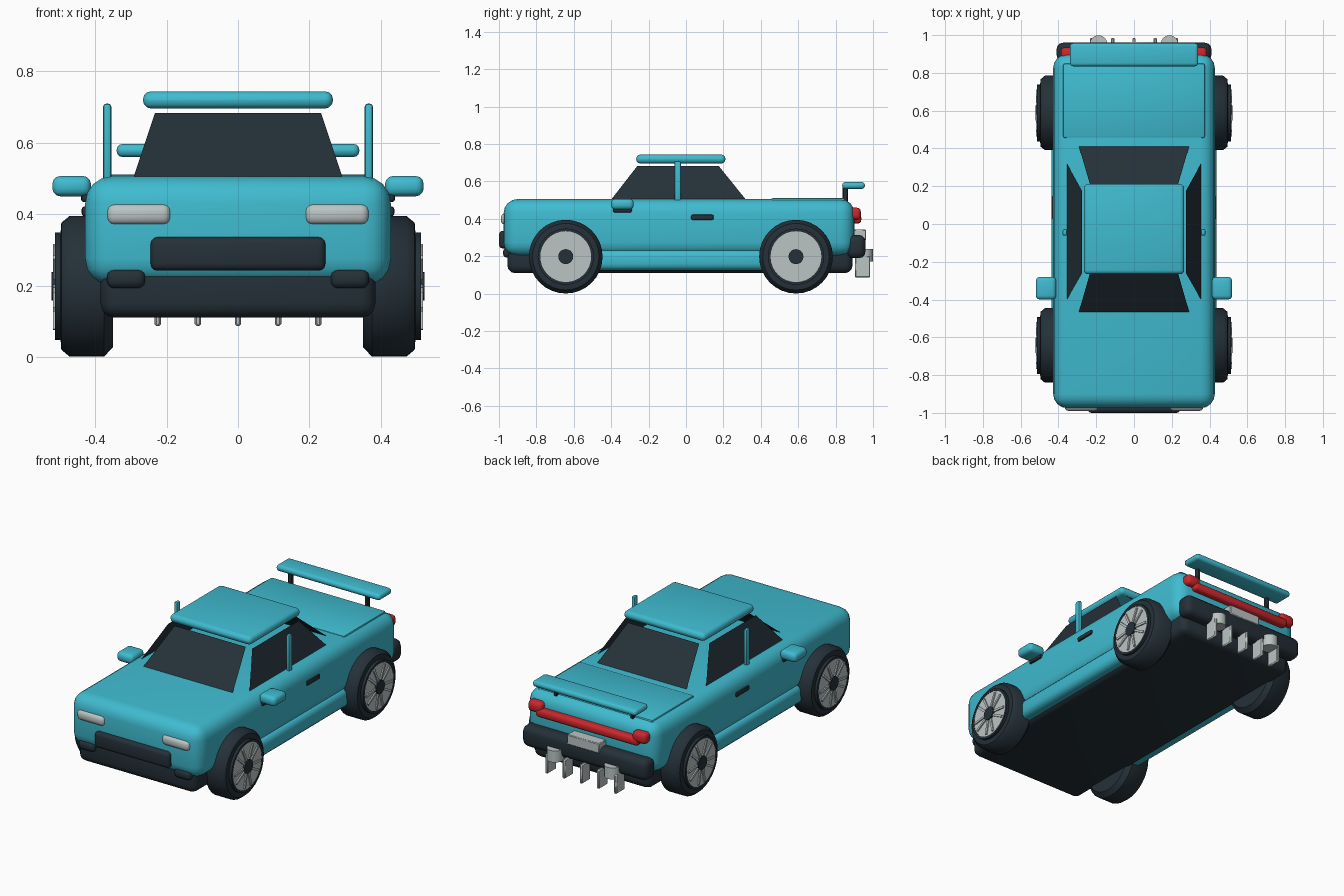
import bpy, bmesh, math
from mathutils import Matrix, Vector

if "Cube" in bpy.data.objects:
    bpy.data.objects.remove(bpy.data.objects["Cube"])


def material(name, rgb):
    m = bpy.data.materials.new(name)
    m.use_nodes = True
    m.diffuse_color = (*rgb, 1)
    m.node_tree.nodes["Principled BSDF"].inputs["Base Color"].default_value = (*rgb, 1)
    return m


TEAL = material("teal_paint", (0.05, 0.50, 0.63))
DARK = material("dark_rubber", (0.018, 0.03, 0.04))
SILVER = material("silver_metal", (0.50, 0.55, 0.55))
RED = material("red_lamp", (0.60, 0.02, 0.025))


def finish(bm, name, mat):
    # Smooth faces, sharp edges above forty degrees
    bmesh.ops.recalc_face_normals(bm, faces=bm.faces)
    for f in bm.faces:
        f.smooth = True
    for e in bm.edges:
        e.smooth = e.calc_face_angle(0) < math.radians(40)
    mesh = bpy.data.meshes.new(name)
    bm.to_mesh(mesh)
    bm.free()
    mesh.materials.append(mat)
    ob = bpy.data.objects.new(name, mesh)
    bpy.context.scene.collection.objects.link(ob)
    return ob


def box(name, mat, x, y, z, bevel=0.0, segs=3):
    # Rounded box spanning three (low, high) ranges
    bm = bmesh.new()
    bmesh.ops.create_cube(bm, size=1)
    for v in bm.verts:
        v.co = Vector([(a + b) / 2 + c * (b - a) for c, (a, b) in zip(v.co, (x, y, z))])
    if bevel:
        bmesh.ops.bevel(bm, geom=bm.edges[:], offset=bevel, segments=segs,
                        profile=0.5, affect='EDGES')
    return finish(bm, name, mat)


def pair(name, mat, x, y, z, bevel=0.0, segs=3):
    box("left_" + name, mat, x, y, z, bevel, segs)
    box("right_" + name, mat, (-x[1], -x[0]), y, z, bevel, segs)


def pane(name, points):
    bm = bmesh.new()
    bm.faces.new([bm.verts.new(p) for p in points])
    return finish(bm, name, DARK)


def lathe(name, mat, profile, place, steps=32):
    # Closed solid of revolution about z from (radius, height) points
    bm = bmesh.new()
    rings = []
    for r, h in profile:
        rings.append([bm.verts.new((r * math.cos(a), r * math.sin(a), h))
                      for a in (2 * math.pi * i / steps for i in range(steps))])
    for a, b in zip(rings, rings[1:]):
        for i in range(steps):
            j = (i + 1) % steps
            bm.faces.new((a[i], a[j], b[j], b[i]))
    bm.faces.new(rings[0])
    bm.faces.new(rings[-1])
    bm.transform(place)
    return finish(bm, name, mat)


# Body shell, underbody, sills and boot lid
box("body", TEAL, (-0.428, 0.428), (-0.975, 0.9), (0.2, 0.506), 0.075, 4)
box("underbody", DARK, (-0.385, 0.385), (-0.955, 0.89), (0.11, 0.29), 0.04)
pair("sill", TEAL, (0.32, 0.437), (-0.52, 0.46), (0.125, 0.235), 0.035)
box("boot_lid", TEAL, (-0.375, 0.375), (0.455, 0.85), (0.46, 0.511), 0.01, 2)

# Cabin glass and floating roof
ZB, ZT = 0.503, 0.683
pane("windscreen", [(-0.293, -0.47, ZB), (0.293, -0.47, ZB),
                    (0.233, -0.26, ZT), (-0.233, -0.26, ZT)])
pane("rear_window", [(-0.293, 0.415, ZB), (0.293, 0.415, ZB),
                     (0.233, 0.21, ZT), (-0.233, 0.21, ZT)])
for side, s in (("left", 1), ("right", -1)):
    pane(side + "_side_window", [(s * 0.355, -0.40, ZB), (s * 0.355, 0.32, ZB),
                                 (s * 0.275, 0.175, ZT), (s * 0.275, -0.26, ZT)])
box("roof", TEAL, (-0.266, 0.266), (-0.266, 0.211), (0.696, 0.744), 0.022)

# Side posts, mirrors and door handles
pair("side_post", TEAL, (0.355, 0.378), (-0.062, -0.027), (0.48, 0.71), 0.009, 2)
pair("mirror", TEAL, (0.412, 0.52), (-0.40, -0.28), (0.45, 0.507), 0.022)
pair("mirror_arm", DARK, (0.39, 0.44), (-0.39, -0.29), (0.434, 0.458), 0.008, 2)
pair("door_handle", DARK, (0.41, 0.438), (0.027, 0.148), (0.394, 0.422), 0.008, 2)

# Nose
pair("headlight", SILVER, (0.188, 0.367), (-0.99, -0.93), (0.37, 0.429), 0.022)
box("grille", DARK, (-0.245, 0.245), (-1.0, -0.93), (0.242, 0.336), 0.02)
pair("fog_light", DARK, (0.26, 0.367), (-0.978, -0.89), (0.193, 0.246), 0.02)

# Tail lights, bumper and plate
pair("tail_light", RED, (0.295, 0.387), (0.86, 0.935), (0.395, 0.46), 0.022)
box("tail_light_bar", RED, (-0.335, 0.335), (0.86, 0.937), (0.375, 0.425), 0.018)
box("rear_bumper", DARK, (-0.41, 0.41), (0.86, 0.96), (0.19, 0.314), 0.035)
box("rear_plate", SILVER, (-0.105, 0.105), (0.89, 0.963), (0.285, 0.343), 0.004, 1)

# Spoiler
box("spoiler", TEAL, (-0.34, 0.34), (0.835, 0.957), (0.56, 0.597), 0.017)
pair("spoiler_post", DARK, (0.24, 0.262), (0.838, 0.866), (0.49, 0.575), 0.005, 1)

# Diffuser fins and exhausts
for i in range(5):
    x = (i - 2) * 0.1125
    box(f"diffuser_fin_{i + 1}", SILVER, (x - 0.009, x + 0.009),
        (0.903, 0.985), (0.087, 0.2), 0.005, 1)
for side, s in (("left", 1), ("right", -1)):
    lathe(side + "_exhaust", SILVER, [(0.046, 0.172), (0.046, 0.24)],
          Matrix.Translation((s * 0.188, 0.953, 0)), 24)

# Wheels: tyre with raised lip, face disc, paired spokes and hub
TYRE = [(0.17, 0.35), (0.197, 0.375), (0.197, 0.472), (0.178, 0.495),
        (0.15, 0.497), (0.15, 0.513), (0.136, 0.513), (0.136, 0.50)]
for end, y in (("front", -0.643), ("rear", 0.588)):
    for side, s in (("left", 1), ("right", -1)):
        name = f"{end}_{side}_"
        place = (Matrix.Translation((0, y, 0.198)) @ Matrix.Scale(s, 4, (1, 0, 0))
                 @ Matrix.Rotation(math.pi / 2, 4, 'Y'))
        lathe(name + "tyre", DARK, TYRE, place)
        lathe(name + "wheel_face", SILVER, [(0.137, 0.49), (0.137, 0.511)], place)
        lathe(name + "hub", DARK, [(0.04, 0.49), (0.04, 0.522)], place, 20)
        bm = bmesh.new()
        for k in range(5):
            for t in (-1, 1):
                m = (Matrix.Rotation(2 * math.pi * k / 5, 4, 'Z')
                     @ Matrix.Translation((0.08, t * 0.02, 0.51))
                     @ Matrix.Rotation(t * 0.2, 4, 'Z')
                     @ Matrix.Diagonal((0.085, 0.013, 0.016, 1)))
                bmesh.ops.create_cube(bm, size=1, matrix=m)
        bm.transform(place)
        finish(bm, name + "spokes", SILVER)
